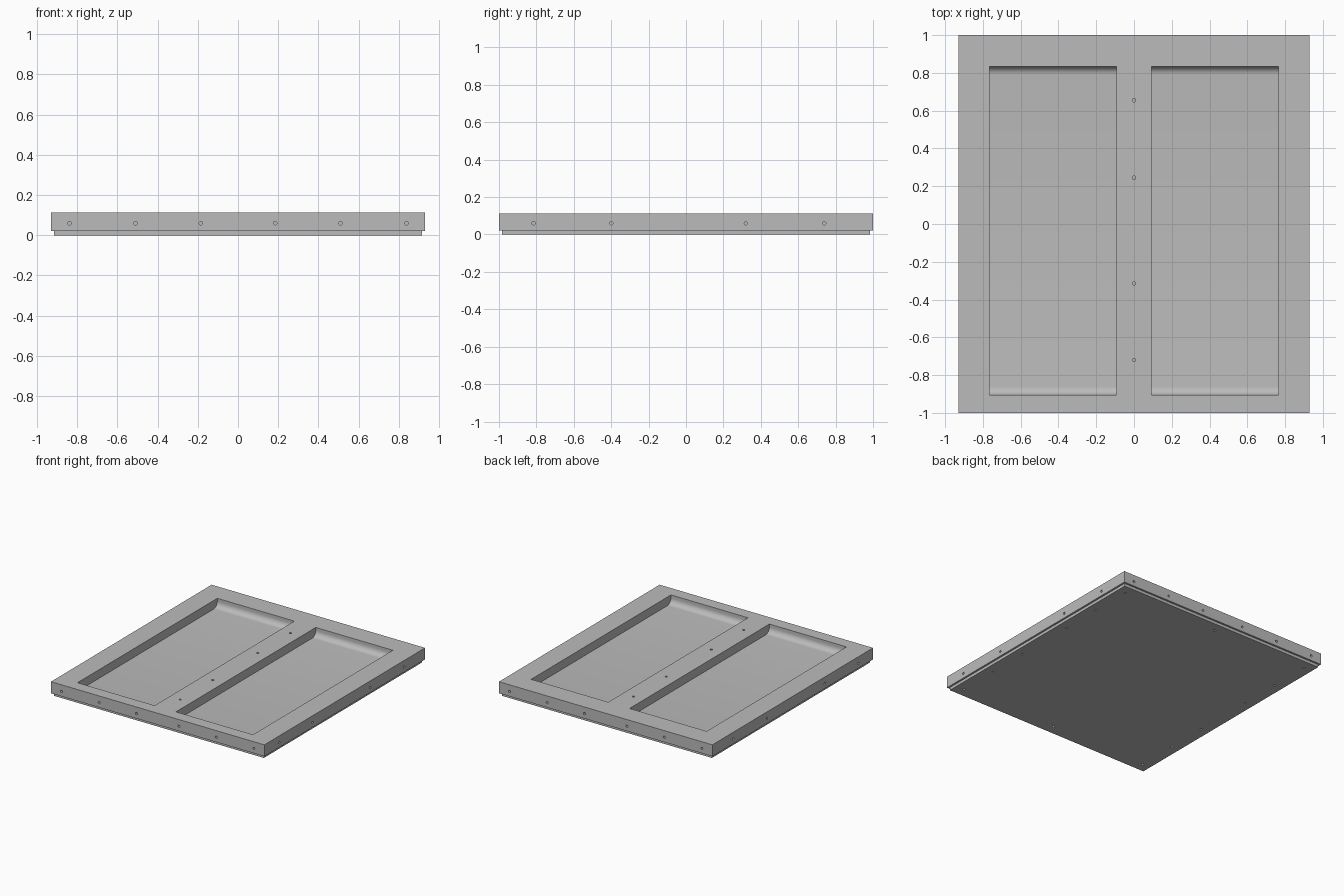
import bpy, bmesh, math
from mathutils import Matrix, Vector

cube = bpy.data.objects.get("Cube")
if cube:
    bpy.data.objects.remove(cube, do_unlink=True)

grey = bpy.data.materials.new("plain_grey")
grey.use_nodes = True
colour = (0.5, 0.5, 0.5, 1)
grey.diffuse_color = colour
grey.node_tree.nodes["Principled BSDF"].inputs["Base Color"].default_value = colour

HALF_X, HALF_Y, TOP, STEP = 0.93, 1.0, 0.113, 0.022
PLATE_X, PLATE_Y = 0.915, 0.985
FLOOR, FILLET = 0.045, 0.045


def make_object(name, bm):
    bmesh.ops.recalc_face_normals(bm, faces=bm.faces)
    mesh = bpy.data.meshes.new(name)
    bm.to_mesh(mesh)
    bm.free()
    mesh.materials.append(grey)
    obj = bpy.data.objects.new(name, mesh)
    bpy.context.collection.objects.link(obj)
    return obj


def box(name, half_x, half_y, low, high):
    bm = bmesh.new()
    bmesh.ops.create_cube(bm, size=1, matrix=Matrix.Translation((0, 0, (low + high) / 2))
                          @ Matrix.Diagonal((2 * half_x, 2 * half_y, high - low, 1)))
    return make_object(name, bm)


def cutter(name, bm):
    obj = make_object(name, bm)
    obj.hide_render = True
    obj.hide_viewport = True
    return obj


def cut(obj, tool):
    mod = obj.modifiers.new(tool.name, 'BOOLEAN')
    mod.operation = 'DIFFERENCE'
    mod.solver = 'EXACT'
    mod.object = tool


def pocket(bm, x0, x1, y0, y1):
    # Recess profile with rounded floor at both ends, extruded sideways
    profile = [(y1, TOP + 0.05), (y0, TOP + 0.05)]
    for centre, start in ((y0 + FILLET, math.pi), (y1 - FILLET, 1.5 * math.pi)):
        for i in range(9):
            a = start + i * math.pi / 16
            profile.append((centre + FILLET * math.cos(a), FLOOR + FILLET + FILLET * math.sin(a)))
    face = bm.faces.new([bm.verts.new((x0, y, z)) for y, z in profile])
    side = bmesh.ops.extrude_face_region(bm, geom=[face])
    verts = [v for v in side["geom"] if isinstance(v, bmesh.types.BMVert)]
    bmesh.ops.translate(bm, verts=verts, vec=(x1 - x0, 0, 0))


def hole(bm, point, direction, radius=0.009, depth=0.03):
    turn = Vector(direction).to_track_quat('Z', 'Y').to_matrix().to_4x4()
    bmesh.ops.create_cone(bm, cap_ends=True, segments=16, radius1=radius, radius2=radius,
                          depth=2 * depth, matrix=Matrix.Translation(point) @ turn)


# Main slab and the slightly smaller plate below it
frame = box("frame", HALF_X, HALF_Y, STEP, TOP)
base = box("base_plate", PLATE_X, PLATE_Y, 0, STEP)

# Two long recesses
bm = bmesh.new()
pocket(bm, -0.765, -0.093, -0.905, 0.835)
pocket(bm, 0.093, 0.765, -0.905, 0.835)
cut(frame, cutter("recess_cutter", bm))

# Screw holes around the edge and along the middle rail
bm = bmesh.new()
for s in (-1, 1):
    for x in (0.185, 0.51, 0.838):
        for side in (-1, 1):
            hole(bm, (side * x, s * HALF_Y, 0.06), (0, s, 0))
    for y in (-0.815, -0.4, 0.32, 0.74):
        hole(bm, (s * HALF_X, y, 0.06), (s, 0, 0))
for y in (-0.72, -0.315, 0.245, 0.655):
    hole(bm, (0, y, TOP), (0, 0, 1))
cut(frame, cutter("frame_hole_cutter", bm))

# Screw holes under the base plate
bm = bmesh.new()
for s in (-1, 1):
    for y in (0.25, 0.58, 0.91):
        for x in (-0.845, 0.845):
            hole(bm, (x, s * y, 0), (0, 0, -1), depth=0.012)
    hole(bm, (0, s * 0.91, 0), (0, 0, -1), depth=0.012)
cut(base, cutter("base_hole_cutter", bm))

# Apply the cuts, then smooth the rounded parts only
for obj in (frame, base):
    bpy.ops.object.select_all(action='DESELECT')
    obj.select_set(True)
    bpy.context.view_layer.objects.active = obj
    for name in [m.name for m in obj.modifiers]:
        bpy.ops.object.modifier_apply(modifier=name)
    bpy.ops.object.shade_smooth_by_angle(angle=math.radians(30))
for obj in [o for o in bpy.data.objects if o.name.endswith("_cutter")]:
    bpy.data.objects.remove(obj, do_unlink=True)
